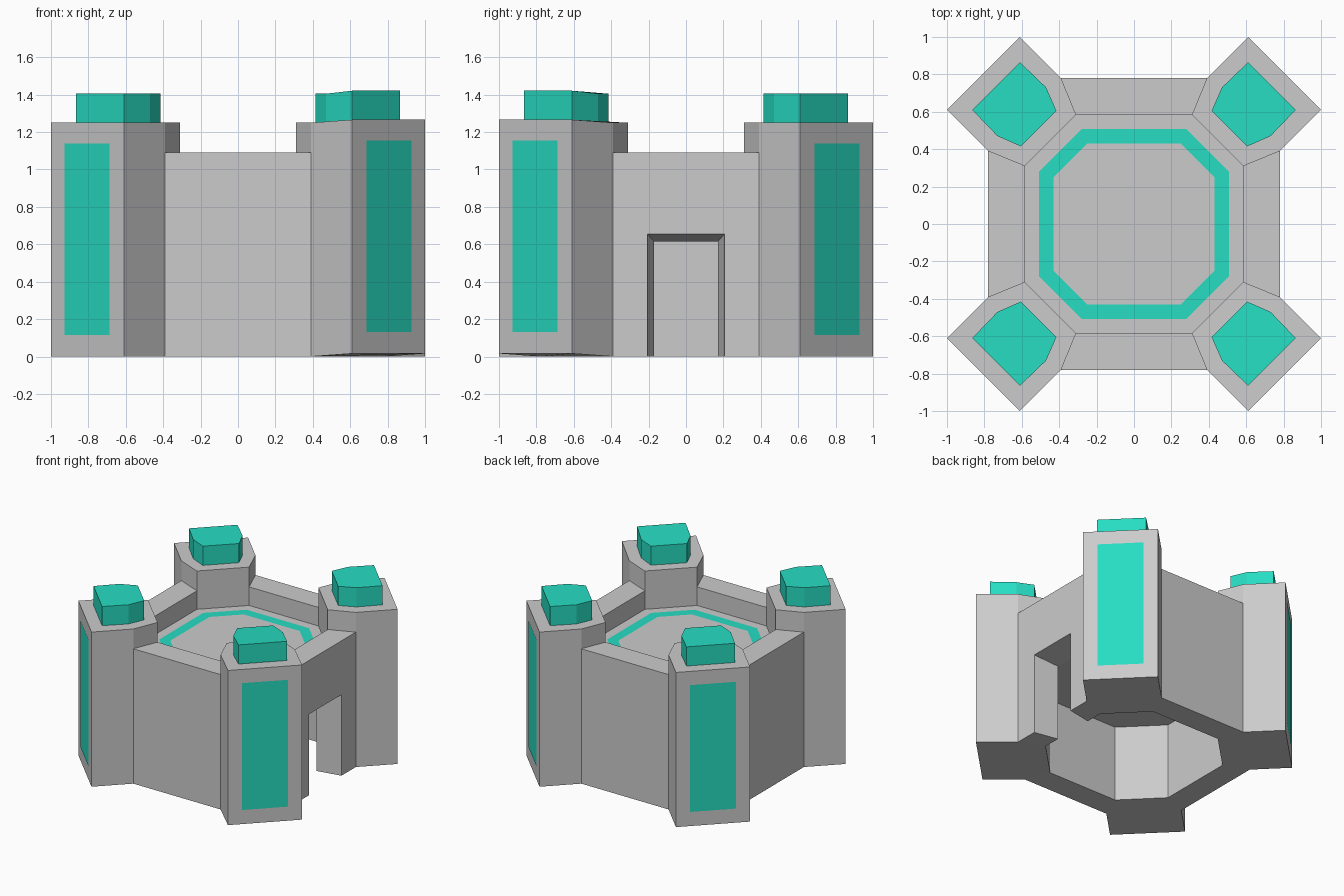
import bpy, bmesh

if "Cube" in bpy.data.objects:
    bpy.data.objects.remove(bpy.data.objects["Cube"])

TOWER = [(1, .61), (.61, 1), (.39, .78), (.31, .585), (.585, .31), (.78, .39)]
CAP = [(.865, .61), (.61, .865), (.47, .73), (.415, .605), (.605, .415), (.73, .47)]
CEIL, FLOOR, WALL, TOP, CAP_TOP = .615, .94, 1.09, 1.25, 1.405
LEAN = .016   # the front right tower is lifted on its outer face

teal = bpy.data.materials.new("teal")
teal.diffuse_color = (.02, .72, .54, 1)
teal.use_nodes = True
teal.node_tree.nodes["Principled BSDF"].inputs["Base Color"].default_value = teal.diffuse_color


def rot(p, k):
    x, y = p
    for _ in range(k):
        x, y = -y, x
    return x, y


def lift(i, k):
    return LEAN if k == 3 and i < 2 else 0


def build(name, faces, mat=None, recalc=True):
    bm = bmesh.new()
    for f in faces:
        bm.faces.new([bm.verts.new(v) for v in f])
    bmesh.ops.remove_doubles(bm, verts=bm.verts, dist=1e-5)
    if recalc:
        bmesh.ops.recalc_face_normals(bm, faces=bm.faces)
    me = bpy.data.meshes.new(name)
    bm.to_mesh(me)
    bm.free()
    if mat:
        me.materials.append(mat)
    ob = bpy.data.objects.new(name, me)
    bpy.context.collection.objects.link(ob)
    return ob


def at(p, z):
    return (p[0], p[1], z)


def upright(a, b, z0, z1):
    return [at(a, z0), at(b, z0), at(b, z1), at(a, z1)]


# keep body: four corner towers and four walls around an octagonal court
faces, floor, ceiling = [], [], []
for k in range(4):
    t = [rot(p, k) for p in TOWER]
    low = [at(p, lift(i, k)) for i, p in enumerate(t)]
    high = [at(p, TOP + lift(i, k)) for i, p in enumerate(t)]
    faces += [low, high,
              [low[0], low[1], high[1], high[0]],
              [low[1], low[2], at(t[2], WALL), high[2], high[1]],
              [low[5], low[0], high[0], high[5], at(t[5], WALL)],
              upright(t[2], t[3], WALL, TOP),
              upright(t[4], t[5], WALL, TOP),
              [at(t[3], FLOOR), at(t[4], FLOOR), at(t[4], WALL), high[4],
               high[3], at(t[3], WALL)],
              upright(t[3], t[4], 0, CEIL)]
    a, b, c, d = [rot(p, k) for p in ((.78, -.39), (.78, .39), (.585, .31), (.585, -.31))]
    faces += [[at(p, WALL) for p in (a, b, c, d)], upright(c, d, FLOOR, WALL)]
    floor += [at(d, FLOOR), at(c, FLOOR)]
    if k:
        faces += [[at(p, 0) for p in (a, b, c, d)], upright(a, b, 0, WALL),
                  upright(c, d, 0, CEIL)]
        ceiling += [at(d, CEIL), at(c, CEIL)]
    else:
        # splayed doorway in the right wall
        o1, o2, i1, i2 = (.78, -.207), (.78, .207), (.585, -.17), (.585, .17)
        h = .655
        faces += [[at(a, 0), at(o1, 0), at(o1, h), at(o2, h), at(o2, 0), at(b, 0),
                   at(b, WALL), at(a, WALL)],
                  [at(o1, h), at(o2, h), at(i2, CEIL), at(i1, CEIL)]]
        for o, i, e, s in ((o1, i1, a, d), (o2, i2, b, c)):
            faces += [[at(o, 0), at(i, 0), at(i, CEIL), at(o, h)],
                      upright(i, s, 0, CEIL),
                      [at(p, 0) for p in (e, o, i, s)]]
        ceiling += [at(p, CEIL) for p in (d, i1, i2, c)]
build("keep_body", faces + [floor, ceiling])

# teal tower caps and outer panels
for k, side in enumerate(("back_right", "back_left", "front_left", "front_right")):
    c = [rot(p, k) for p in CAP]
    low = [at(p, TOP + lift(i, k)) for i, p in enumerate(c)]
    high = [at(p, CAP_TOP + lift(i, k)) for i, p in enumerate(c)]
    build("tower_cap_" + side, [low, high] + [
        [low[i], low[(i + 1) % 6], high[(i + 1) % 6], high[i]] for i in range(6)], teal)
    e, z = .002, lift(0, k)
    p, q = rot((.925 + e, .685 + e), k), rot((.685 + e, .925 + e), k)
    build("tower_panel_" + side, [upright(p, q, .115 + z, 1.14 + z)], teal, False)


# teal ring on the court floor
def octagon(r, s):
    return [at(rot(p, k), FLOOR + .003) for k in range(4) for p in ((r, -s), (r, s))]


outer, inner = octagon(.508, .28), octagon(.43, .25)
build("floor_ring", [[outer[i], outer[(i + 1) % 8], inner[(i + 1) % 8], inner[i]]
                     for i in range(8)], teal, False)
